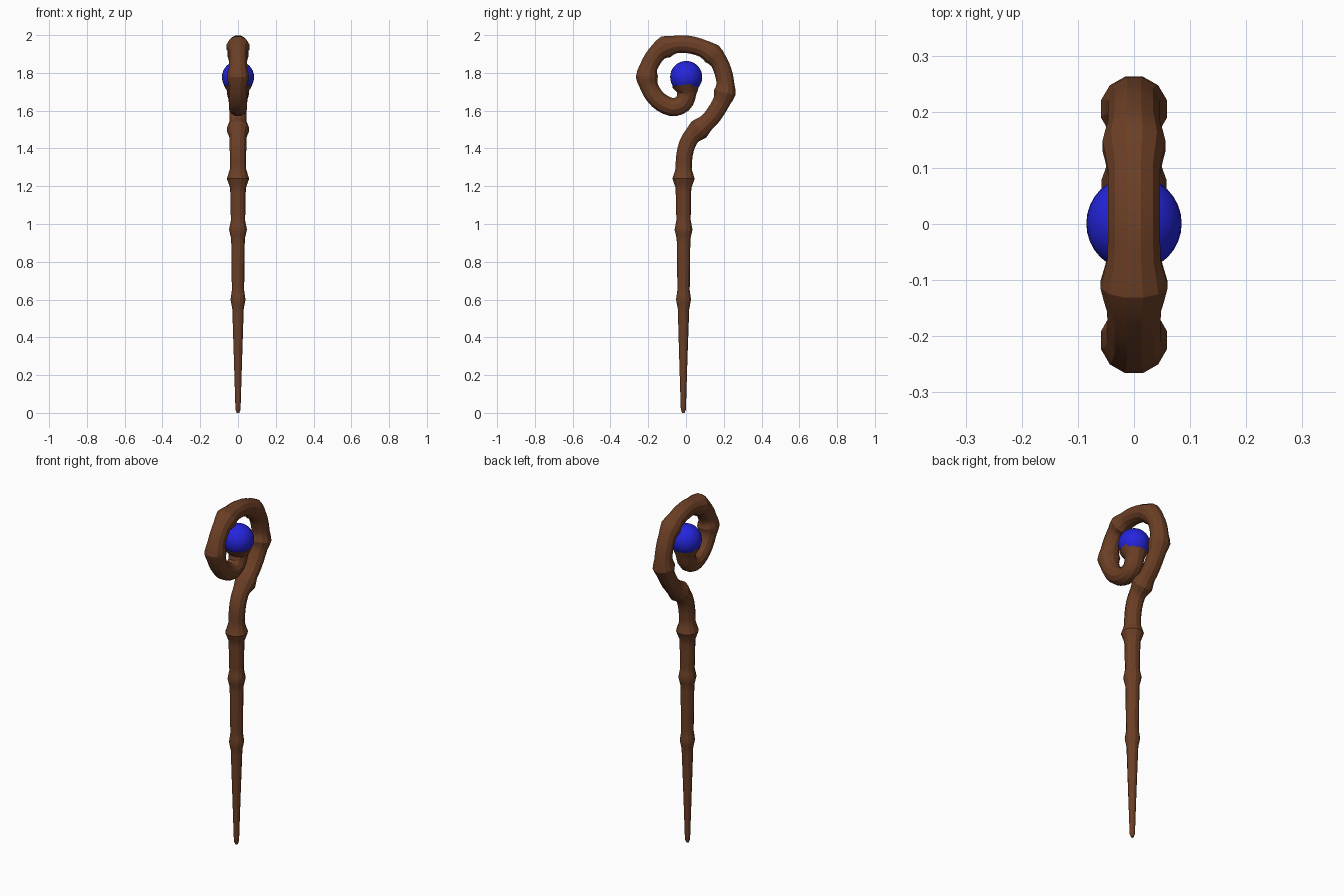
import bpy, bmesh, math
from mathutils import Vector

if "Cube" in bpy.data.objects:
    bpy.data.objects.remove(bpy.data.objects["Cube"])


def material(name, rgb):
    m = bpy.data.materials.new(name)
    m.diffuse_color = (*rgb, 1)
    m.use_nodes = True
    m.node_tree.nodes["Principled BSDF"].inputs["Base Color"].default_value = m.diffuse_color
    return m


wood = material("brown wood", (0.15, 0.05, 0.019))
blue = material("blue gem", (0.018, 0.018, 0.72))

# Centre line of the staff: (y, z, radius, extra radius of the knot there)
PATH = [
    (-0.014, 0.018, 0.014, 0), (-0.014, 0.30, 0.023, 0),
    (-0.013, 0.60, 0.033, 0.008), (-0.013, 0.97, 0.038, 0.011),
    (-0.013, 1.24, 0.044, 0.017), (-0.007, 1.37, 0.045, 0),
    (0.020, 1.45, 0.046, 0), (0.068, 1.50, 0.047, 0.013),
    (0.142, 1.572, 0.047, 0), (0.205, 1.695, 0.048, 0.013),
    (0.195, 1.81, 0.048, 0), (0.139, 1.90, 0.048, 0.010),
    (0.015, 1.950, 0.048, 0), (-0.108, 1.937, 0.049, 0.013),
    (-0.175, 1.875, 0.049, 0), (-0.207, 1.78, 0.049, 0.012),
    (-0.165, 1.675, 0.049, 0), (-0.080, 1.620, 0.050, 0),
    (-0.018, 1.637, 0.050, 0), (0.004, 1.690, 0.052, 0),
    (0.000, 1.738, 0.078, 0),
]
SIDES = 12
KNOT_REACH = 0.05


def sample_path():
    """Smooth curve through the points, with a tent-shaped swelling at each knot."""
    pts = [Vector(p[:2]) for p in PATH]
    out = []
    for i in range(len(pts) - 1):
        a, b = pts[i], pts[i + 1]
        length = (b - a).length
        ta = ((b - pts[i - 1]).normalized() if i else (b - a).normalized()) * length
        tb = ((pts[i + 2] - a) if i + 2 < len(pts) else (b - a)).normalized() * length
        n = max(3, round(length / 0.025))
        for k in range(n + (i == len(pts) - 2)):
            t = k / n
            h = 2 * t**3 - 3 * t**2 + 1
            p = a * h + ta * (t**3 - 2 * t**2 + t) + b * (1 - h) + tb * (t**3 - t**2)
            r = PATH[i][2] * (1 - t) + PATH[i + 1][2] * t
            for d, knot in ((t * length, PATH[i][3]), ((1 - t) * length, PATH[i + 1][3])):
                r += knot * max(0, 1 - d / KNOT_REACH)
            out.append((p, r))
    return [(out[0][0] - Vector((0, 0.018)), 0.007)] + out


def finish(name, bm, mat, angle):
    bmesh.ops.recalc_face_normals(bm, faces=bm.faces)
    me = bpy.data.meshes.new(name)
    bm.to_mesh(me)
    bm.free()
    me.materials.append(mat)
    ob = bpy.data.objects.new(name, me)
    bpy.context.collection.objects.link(ob)
    bpy.ops.object.select_all(action='DESELECT')
    ob.select_set(True)
    bpy.context.view_layer.objects.active = ob
    bpy.ops.object.shade_smooth_by_angle(angle=math.radians(angle))


# Knotted wooden staff with curled head
bm = bmesh.new()
path = sample_path()
rings = []
for i, (p, r) in enumerate(path):
    t = (path[min(i + 1, len(path) - 1)][0] - path[max(i - 1, 0)][0]).normalized()
    side = Vector((0, t.y, -t.x))
    centre = Vector((0, p.x, p.y))
    ring = []
    for k in range(SIDES):
        a = math.tau * (k + 0.5) / SIDES
        ring.append(bm.verts.new(centre + r * (Vector((math.cos(a), 0, 0)) + side * math.sin(a))))
    rings.append(ring)
for lo, hi in zip(rings, rings[1:]):
    for k in range(SIDES):
        j = (k + 1) % SIDES
        bm.faces.new((lo[k], lo[j], hi[j], hi[k]))
bm.faces.new(rings[0])
bm.faces.new(rings[-1])
finish("staff", bm, wood, 28)

# Gem held in the cup at the end of the curl
bm = bmesh.new()
bmesh.ops.create_uvsphere(bm, u_segments=32, v_segments=16, radius=0.085)
bmesh.ops.translate(bm, verts=bm.verts, vec=(0, 0.001, 1.778))
finish("gem", bm, blue, 40)
